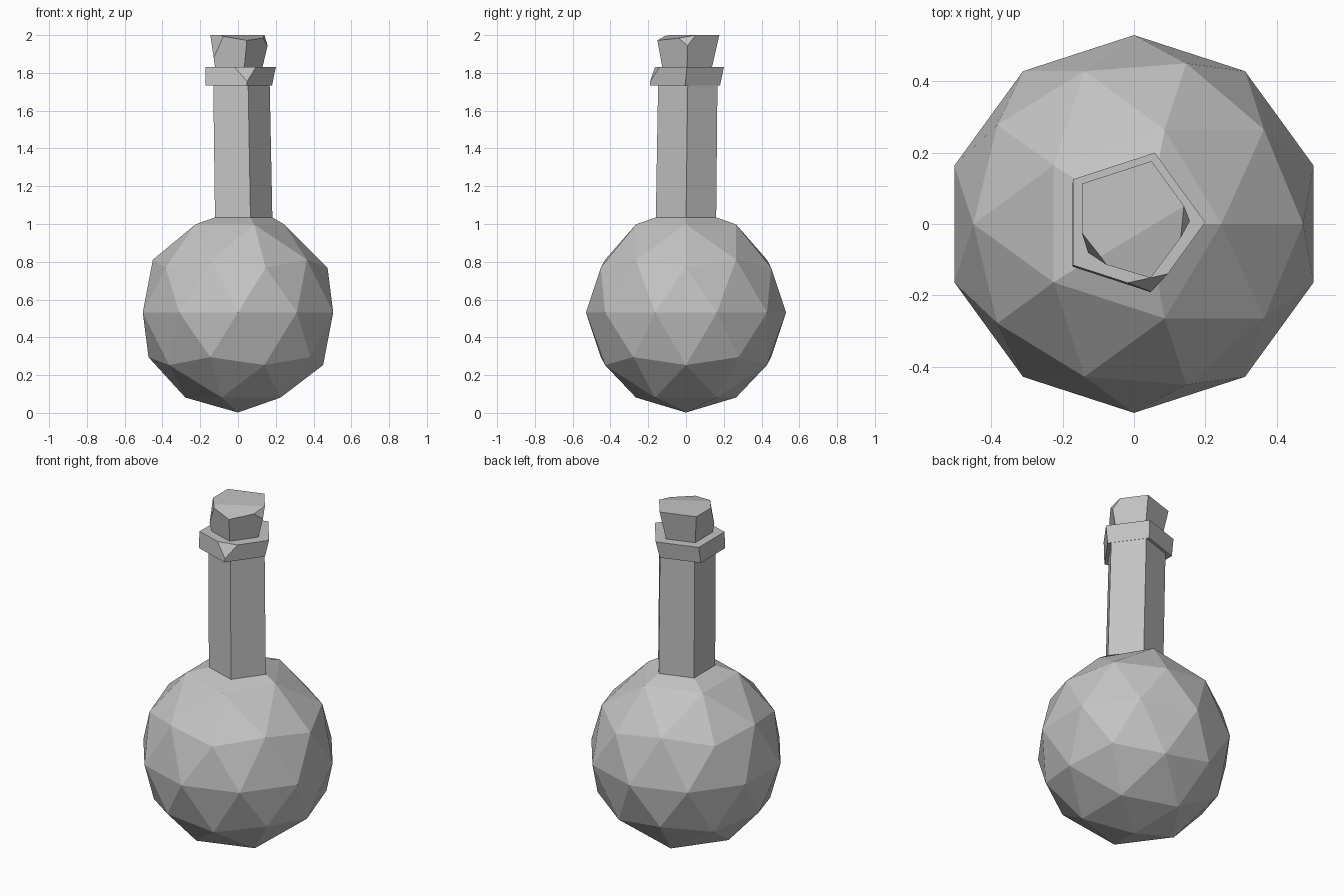
import bpy, bmesh, math
from mathutils import Vector

cube = bpy.data.objects.get("Cube")
if cube:
    bpy.data.objects.remove(cube, do_unlink=True)

SIDES = 5

grey = bpy.data.materials.new("stone_grey")
grey.use_nodes = True
grey.diffuse_color = (0.55, 0.55, 0.55, 1)
grey.node_tree.nodes["Principled BSDF"].inputs["Base Color"].default_value = grey.diffuse_color


def finish(name, bm):
    bmesh.ops.recalc_face_normals(bm, faces=bm.faces)
    mesh = bpy.data.meshes.new(name)
    bm.to_mesh(mesh)
    bm.free()
    mesh.materials.append(grey)
    obj = bpy.data.objects.new(name, mesh)
    bpy.context.collection.objects.link(obj)
    return obj


def ring(bm, radius, z, dx=0.0, dy=0.0):
    """Five-sided ring of vertices with one corner on +x."""
    step = math.tau / SIDES
    return [bm.verts.new((radius * math.cos(i * step) + dx,
                          radius * math.sin(i * step) + dy, z))
            for i in range(SIDES)]


def bridge(bm, low, high):
    for i in range(SIDES):
        j = (i + 1) % SIDES
        bm.faces.new((low[i], low[j], high[j], high[i]))


def stack(bm, sections):
    """Closed solid through a list of ring sections."""
    rings = [ring(bm, *s) for s in sections]
    for low, high in zip(rings, rings[1:]):
        bridge(bm, low, high)
    bm.faces.new(rings[0][::-1])
    bm.faces.new(rings[-1])


def chip(bm, a, b, c):
    """Slice a corner off along the plane through three points."""
    a, b, c = Vector(a), Vector(b), Vector(c)
    centre = sum((v.co for v in bm.verts), Vector()) / len(bm.verts)
    normal = (b - a).cross(c - a).normalized()
    if normal.dot(centre - a) > 0:
        normal.negate()
    bmesh.ops.bisect_plane(bm, geom=bm.verts[:] + bm.edges[:] + bm.faces[:],
                           dist=1e-5, plane_co=a, plane_no=normal, clear_outer=True)
    bmesh.ops.holes_fill(bm, edges=[e for e in bm.edges if e.is_boundary], sides=0)


# Faceted round bulb, opened at the top, flowing into the neck
bm = bmesh.new()
bmesh.ops.create_icosphere(bm, subdivisions=2, radius=0.53)
bmesh.ops.translate(bm, verts=bm.verts, vec=(0, 0, 0.532))
pole = max(bm.verts, key=lambda v: v.co.z)
bmesh.ops.delete(bm, geom=[pole], context='VERTS')
shoulder = [v for v in bm.verts if v.is_boundary]
shoulder.sort(key=lambda v: round(math.atan2(v.co.y, v.co.x), 3) % math.tau)
for v in shoulder:
    v.co.z += 0.015
shoulder[0].co.x = 0.245
neck_base = ring(bm, 0.168, 1.035, 0.014)
neck_top = ring(bm, 0.165, 1.78, 0.002, 0.01)
bridge(bm, shoulder, neck_base)
bridge(bm, neck_base, neck_top)
bm.faces.new(neck_top)
finish("flask_body", bm)

# Lip collar with a chipped front corner
bm = bmesh.new()
stack(bm, [(0.195, 1.733, -0.015, -0.005), (0.205, 1.83, -0.005, 0.005)])
chip(bm, (-0.04, -0.17, 1.83), (0.14, -0.13, 1.83), (0.05, -0.2, 1.735))
finish("neck_lip", bm)

# Flared stopper with rough, chipped top corners
bm = bmesh.new()
stack(bm, [(0.13, 1.79, -0.01, 0.005), (0.175, 2.0, -0.005, 0.01)])
chip(bm, (-0.15, -0.02, 2.0), (-0.055, -0.145, 1.985), (-0.13, -0.09, 1.84))
chip(bm, (-0.055, -0.145, 1.985), (0.14, 0.05, 2.0), (0.05, -0.16, 1.97))
chip(bm, (0.14, 0.05, 2.0), (0.165, 0.02, 1.93), (0.135, -0.05, 1.97))
finish("stopper", bm)
